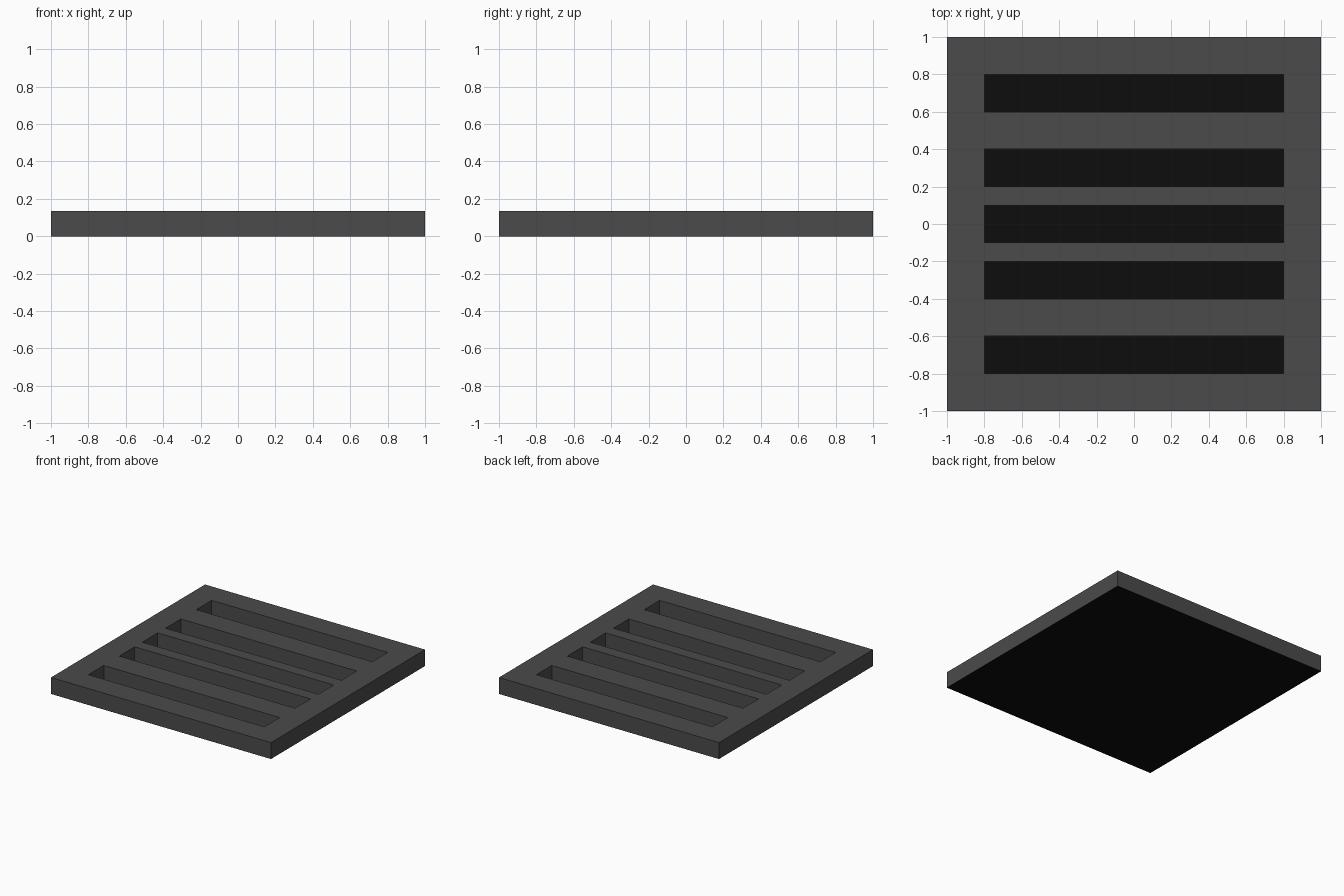
import bpy
import bmesh

if "Cube" in bpy.data.objects:
    bpy.data.objects.remove(bpy.data.objects["Cube"], do_unlink=True)

HEIGHT = 0.135
PLATE = 0.002
SLOT_X = 0.8
SLOT_HALF = 0.1
SLOT_CENTRES = (-0.7, -0.3, 0, 0.3, 0.7)


def material(name, value):
    mat = bpy.data.materials.new(name)
    mat.use_nodes = True
    colour = (value, value, value, 1)
    mat.diffuse_color = colour
    mat.node_tree.nodes["Principled BSDF"].inputs["Base Color"].default_value = colour
    return mat


def finish(bm, name, mat):
    bmesh.ops.recalc_face_normals(bm, faces=bm.faces)
    mesh = bpy.data.meshes.new(name)
    bm.to_mesh(mesh)
    bm.free()
    mesh.materials.append(mat)
    obj = bpy.data.objects.new(name, mesh)
    bpy.context.collection.objects.link(obj)
    return obj


# Slotted grate: a flat sheet of cells with the slots left out, then extruded
xs = [-1, -SLOT_X, SLOT_X, 1]
ys = [-1] + [c + s for c in SLOT_CENTRES for s in (-SLOT_HALF, SLOT_HALF)] + [1]
bm = bmesh.new()
rows = [[bm.verts.new((x, y, PLATE)) for x in xs] for y in ys]
for j in range(len(ys) - 1):
    for i in range(len(xs) - 1):
        is_slot = i == 1 and j % 2 == 1
        if not is_slot:
            bm.faces.new((rows[j][i], rows[j][i + 1], rows[j + 1][i + 1], rows[j + 1][i]))
sheet = list(bm.faces)
raised = bmesh.ops.extrude_face_region(bm, geom=sheet, use_keep_orig=True)["geom"]
bmesh.ops.translate(bm, vec=(0, 0, HEIGHT - PLATE),
                    verts=[v for v in raised if isinstance(v, bmesh.types.BMVert)])
finish(bm, "slotted_grate", material("dark grey metal", 0.07))

# Thin black backing that closes the slots from below
bm = bmesh.new()
bmesh.ops.create_cube(bm, size=2)
for v in bm.verts:
    v.co.z = PLATE if v.co.z > 0 else 0
finish(bm, "backing_plate", material("black", 0.004))
